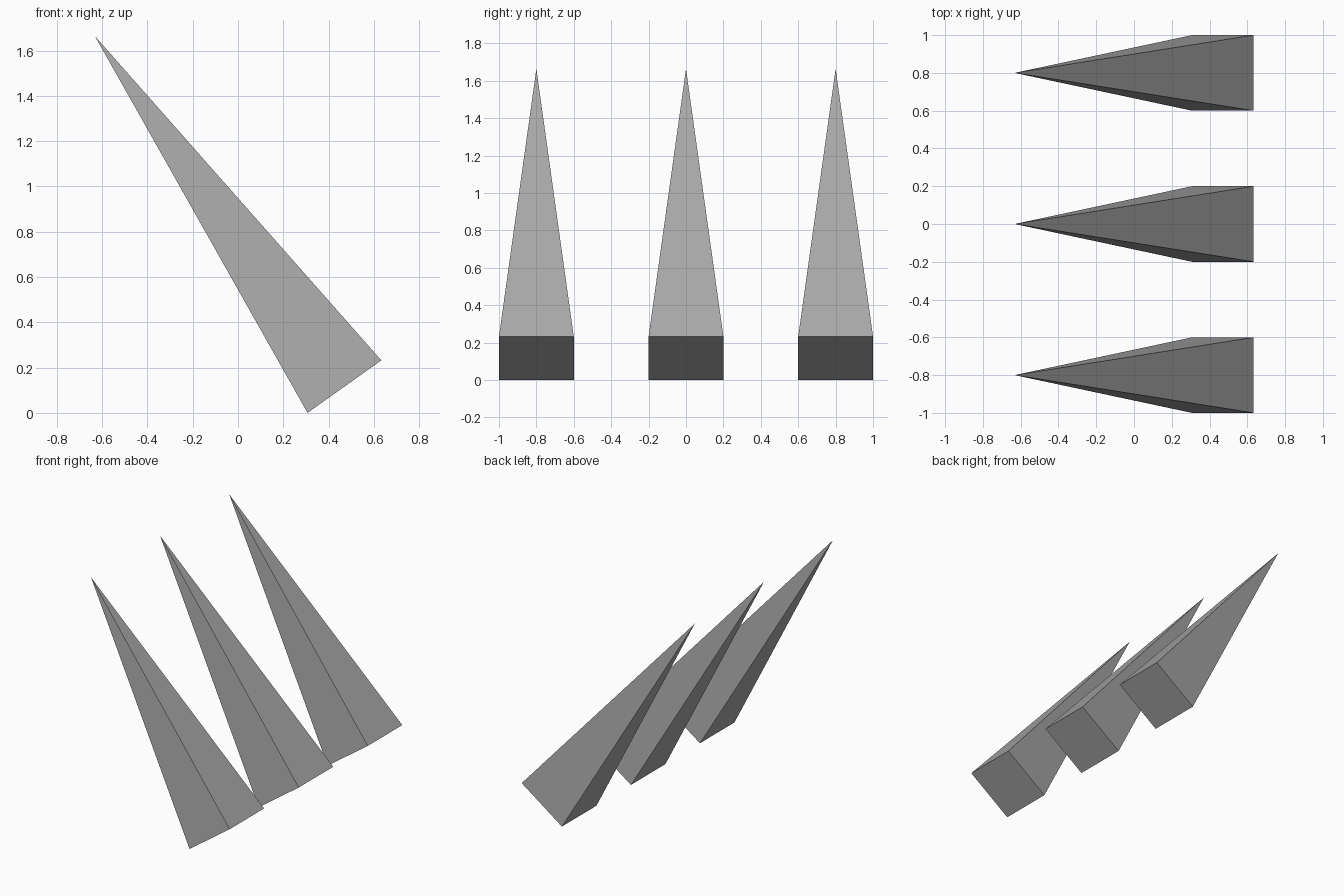
import bpy, bmesh, math
from mathutils import Matrix

cube = bpy.data.objects.get("Cube")
if cube:
    bpy.data.objects.remove(cube, do_unlink=True)

# Single flat grey
grey = bpy.data.materials.new("plain_grey")
grey.use_nodes = True
colour = (0.4, 0.4, 0.4, 1)
grey.diffuse_color = colour
grey.node_tree.nodes["Principled BSDF"].inputs["Base Color"].default_value = colour

BASE, LENGTH, SPACING = 0.4, 1.9, 0.8
TILT = math.atan2(1.10, 1.545)

# Square pyramid with its base centred on the local origin
mesh = bpy.data.meshes.new("spike")
bm = bmesh.new()
bmesh.ops.create_cone(bm, cap_ends=True, segments=4, radius1=BASE / math.sqrt(2),
                      radius2=0, depth=LENGTH,
                      matrix=Matrix.Translation((0, 0, LENGTH / 2))
                      @ Matrix.Rotation(math.pi / 4, 4, "Z"))
bmesh.ops.remove_doubles(bm, verts=bm.verts, dist=0.0001)
bmesh.ops.recalc_face_normals(bm, faces=bm.faces)
bm.to_mesh(mesh)
bm.free()
mesh.materials.append(grey)

# Row of three leaning spikes, each resting on its lower base edge
for i, name in enumerate(("front_spike", "middle_spike", "back_spike")):
    spike = bpy.data.objects.new(name, mesh)
    spike.location = (0.47, (i - 1) * SPACING, BASE / 2 * math.sin(TILT))
    spike.rotation_euler = (0, -TILT, 0)
    bpy.context.collection.objects.link(spike)
